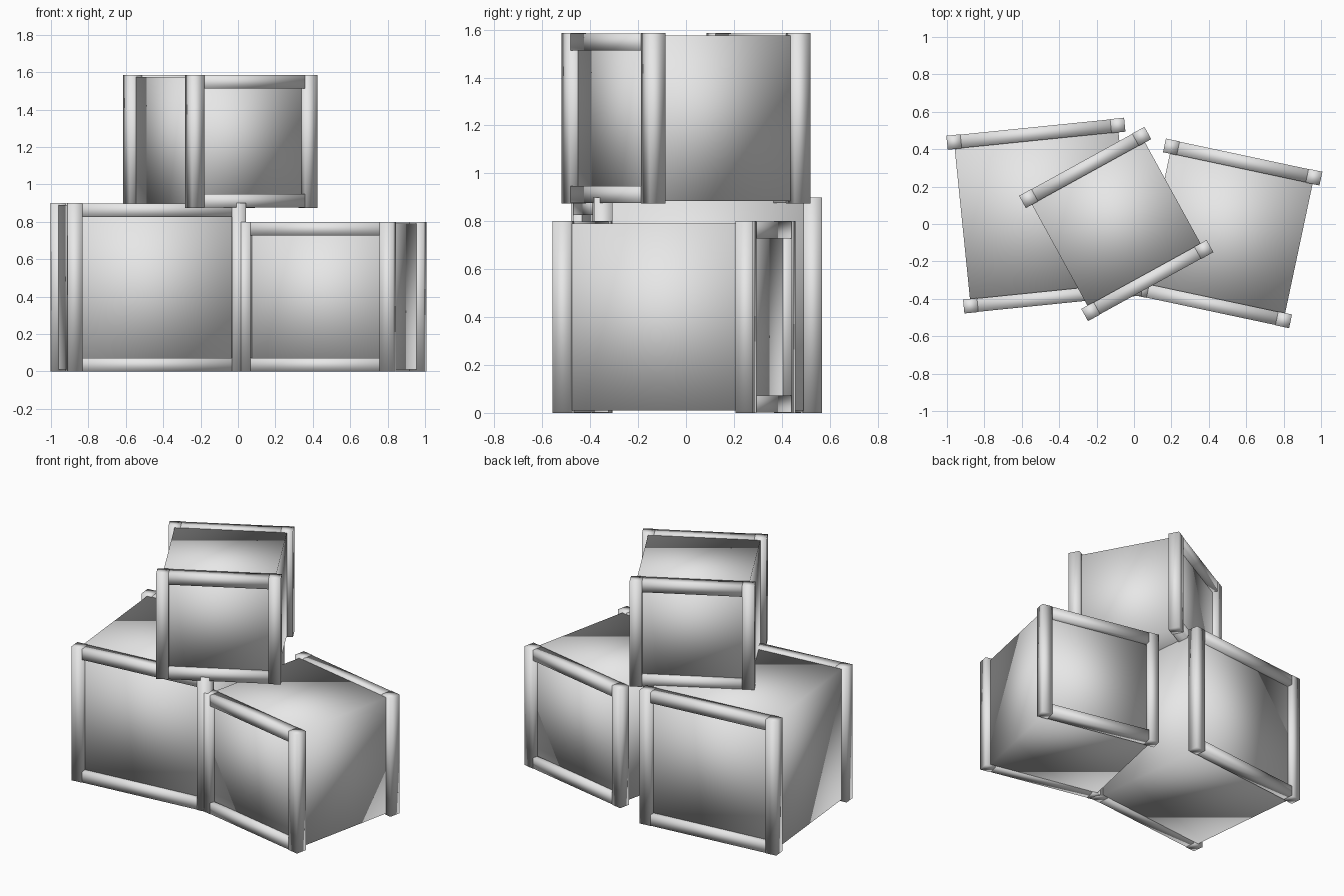
import bpy, bmesh
from math import radians
from mathutils import Matrix, Vector

cube = bpy.data.objects.get("Cube")
if cube:
    bpy.data.objects.remove(cube, do_unlink=True)

GREY = (0.8, 0.8, 0.8, 1.0)
mat = bpy.data.materials.new("light_grey")
mat.use_nodes = True
mat.diffuse_color = GREY
mat.node_tree.nodes["Principled BSDF"].inputs["Base Color"].default_value = GREY

POST = 0.075    # corner post thickness
RAIL = 0.072    # cross rail thickness
LIP = 0.01      # posts stand this far beyond the box


def block(name, size, center, placement):
    """Smooth-shaded block, placed in its crate's own frame."""
    mesh = bpy.data.meshes.new(name)
    bm = bmesh.new()
    bmesh.ops.create_cube(bm, size=1.0)
    bmesh.ops.scale(bm, vec=Vector(size), verts=bm.verts)
    for f in bm.faces:
        f.smooth = True
    bm.to_mesh(mesh)
    bm.free()
    mesh.materials.append(mat)
    obj = bpy.data.objects.new(name, mesh)
    obj.matrix_world = placement @ Matrix.Translation(center)
    bpy.context.collection.objects.link(obj)


def crate(name, size, location, angle):
    """Cubic box with a four-beam frame around its front and back."""
    place = Matrix.Translation(location) @ Matrix.Rotation(radians(angle), 4, "Z")
    half = size / 2
    mid = half + LIP
    block(name + "_box", (size, size, size), (0, 0, mid), place)
    for end, y in (("front", -half), ("back", half)):
        for side, x in (("right", -half), ("left", half)):
            block(f"{name}_{end}_{side}_post", (POST, POST, size + 2 * LIP),
                  (x, y, mid), place)
        rise = mid - RAIL / 2 - 0.001
        for level, dz in (("bottom", -rise), ("top", rise)):
            block(f"{name}_{end}_{level}_rail", (size, RAIL, RAIL),
                  (0, y, mid + dz), place)


# Two crates on the ground and a smaller one stacked on them
crate("large_crate", 0.88, (-0.48, 0.045, 0), 5.8)
crate("medium_crate", 0.78, (0.5, -0.05, 0), -12)
crate("small_crate", 0.69, (-0.095, 0, 0.875), 28.8)
